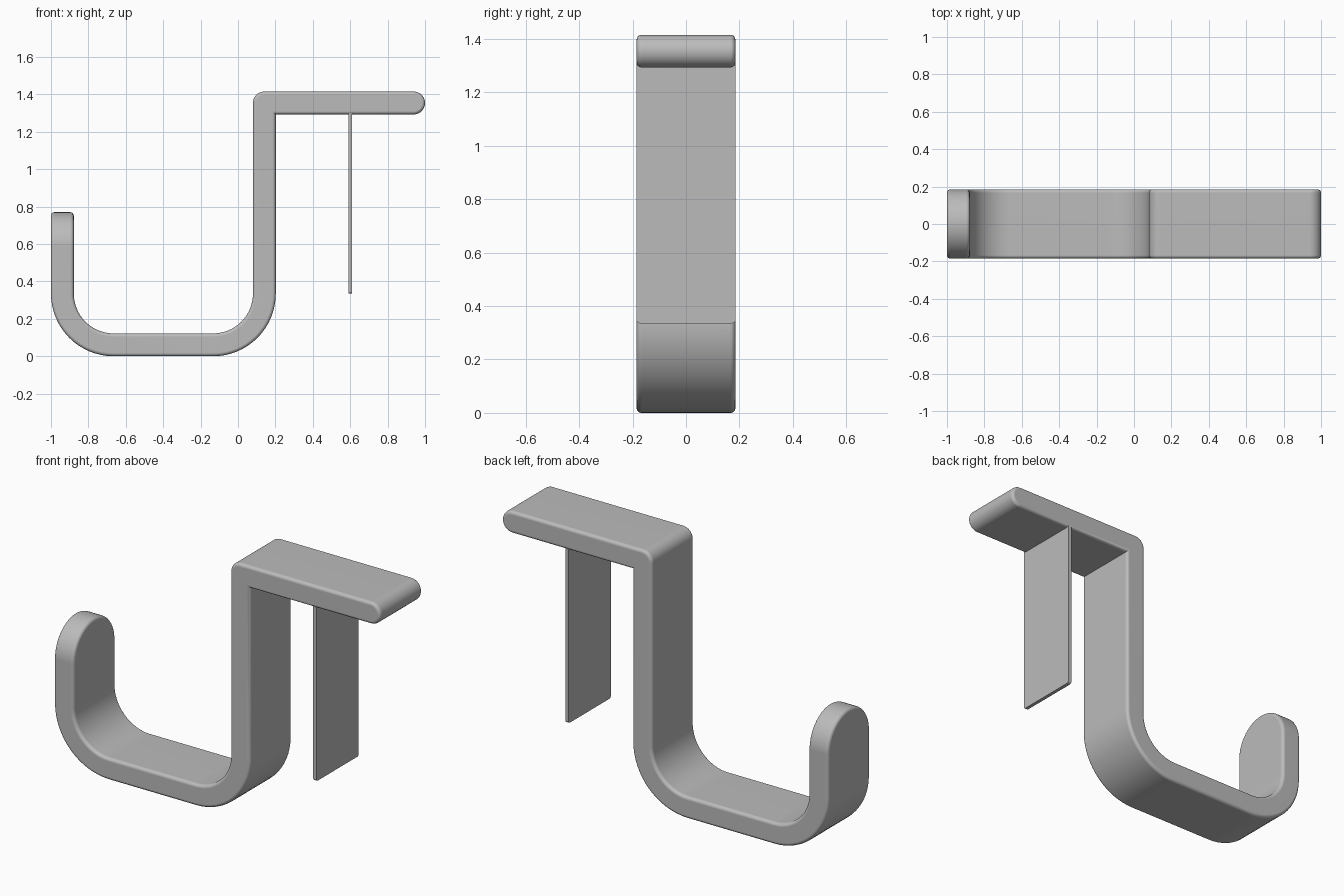
import bpy, bmesh
from math import sin, cos, pi, radians, sqrt

cube = bpy.data.objects.get("Cube")
if cube:
    bpy.data.objects.remove(cube, do_unlink=True)

HALF = 0.185    # half width of the strip
THICK = 0.122   # strip thickness

grey = bpy.data.materials.new("plain grey")
grey.use_nodes = True
grey.diffuse_color = (0.5, 0.5, 0.5, 1)
grey.node_tree.nodes["Principled BSDF"].inputs["Base Color"].default_value = (0.5, 0.5, 0.5, 1)


def finish(bm, name):
    bmesh.ops.recalc_face_normals(bm, faces=bm.faces)
    mesh = bpy.data.meshes.new(name)
    bm.to_mesh(mesh)
    bm.free()
    obj = bpy.data.objects.new(name, mesh)
    bpy.context.collection.objects.link(obj)
    mesh.materials.append(grey)
    bpy.ops.object.select_all(action='DESELECT')
    obj.select_set(True)
    bpy.context.view_layer.objects.active = obj
    bpy.ops.object.shade_smooth_by_angle(angle=radians(35))
    weighted = obj.modifiers.new("weighted normals", 'WEIGHTED_NORMAL')
    weighted.keep_sharp = True
    return obj


def polar(cx, cz, r, deg):
    a = radians(deg)
    return cx + r * cos(a), cz + r * sin(a)


def sweep(start, end, steps):
    return [start + (end - start) * i / steps for i in range(steps + 1)]


# Stations along the strip: (outer point, inner point, half width)
stations = []
BEND = 0.335
for a in sweep(90, 0, 16):                       # rounded hook tip
    w, z = polar(0, 0.585, HALF, a)
    stations.append(((-1, z), (-1 + THICK, z), w))
for cx, start in ((-1 + BEND, 180), (0.202 - BEND, 270)):   # two lower bends
    for a in sweep(start, start + 90, 16):
        stations.append((polar(cx, BEND, BEND, a),
                         polar(cx, BEND, BEND - THICK, a), HALF))
for a in sweep(180, 90, 8):                      # upper elbow
    stations.append(((0.202, 1.293), polar(0.14, 1.355, 0.06, a), HALF))
for a in sweep(90, 0, 10):                       # rounded arm end
    stations.append((polar(0.939, 1.354, 0.061, -a),
                     polar(0.939, 1.354, 0.061, a), HALF))

bm = bmesh.new()
rings = []
for (ox, oz), (ix, iz), w in stations:
    rings.append([bm.verts.new(p) for p in
                  ((ox, -w, oz), (ox, w, oz), (ix, w, iz), (ix, -w, iz))])
for r, s in zip(rings, rings[1:]):
    for i in range(4):
        j = (i + 1) % 4
        bm.faces.new((r[i], r[j], s[j], s[i]))
bmesh.ops.remove_doubles(bm, verts=bm.verts, dist=0.0005)
bmesh.ops.dissolve_limit(bm, angle_limit=radians(0.5), verts=bm.verts, edges=bm.edges)
bmesh.ops.recalc_face_normals(bm, faces=bm.faces)
rims = [e for e in bm.edges if e.is_manifold and e.calc_face_angle_signed() > 1]
bmesh.ops.bevel(bm, geom=rims, offset=0.018, offset_type='OFFSET', segments=4,
                profile=0.5, affect='EDGES', clamp_overlap=False)
finish(bm, "hook_strip")

# Thin hanging plate under the arm
bm = bmesh.new()
bmesh.ops.create_cube(bm, size=1)
for v in bm.verts:
    v.co.x = 0.6 + v.co.x * 0.02
    v.co.y *= 2 * HALF
    v.co.z = 1.30 if v.co.z > 0 else 0.335
corners = [e for e in bm.edges
           if all(v.co.z < 1 for v in e.verts) and e.verts[0].co.y == e.verts[1].co.y]
bmesh.ops.bevel(bm, geom=corners, offset=0.012, segments=3, profile=0.5,
                affect='EDGES', clamp_overlap=True)
finish(bm, "hanging_plate")
